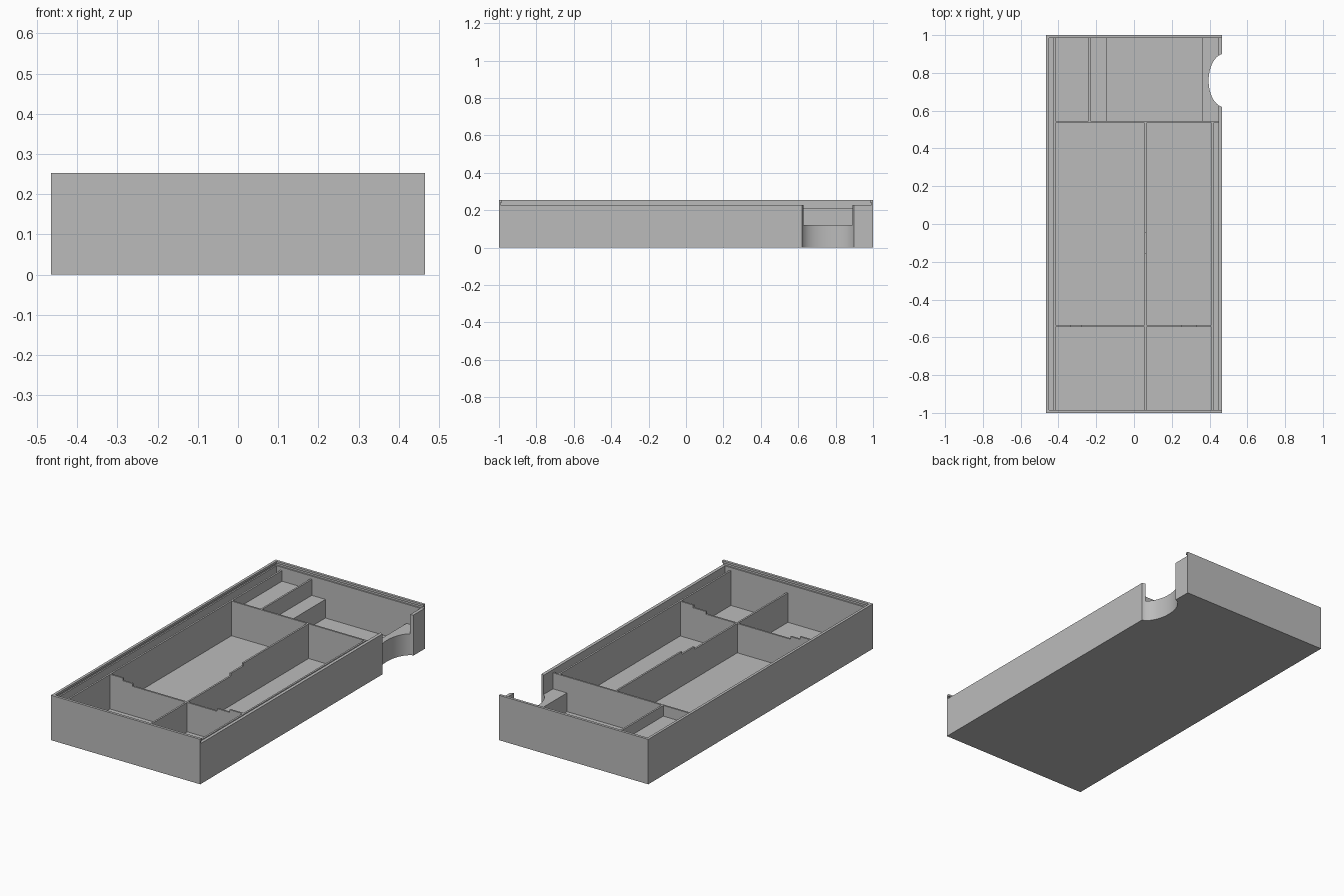
import bpy, bmesh, math
from mathutils import Vector

cube = bpy.data.objects.get("Cube")
if cube:
    bpy.data.objects.remove(cube, do_unlink=True)

GREY = (0.5, 0.5, 0.5, 1.0)
mat = bpy.data.materials.new("plain grey")
mat.use_nodes = True
mat.diffuse_color = GREY
bsdf = next(n for n in mat.node_tree.nodes if n.type == 'BSDF_PRINCIPLED')
bsdf.inputs["Base Color"].default_value = GREY


def prism(name, outline, direction):
    """Closed solid: an outline of 3D points pushed along a direction."""
    bm = bmesh.new()
    face = bm.faces.new([bm.verts.new(p) for p in outline])
    moved = bmesh.ops.extrude_face_region(bm, geom=[face])["geom"]
    bmesh.ops.translate(bm, vec=Vector(direction),
                        verts=[v for v in moved if isinstance(v, bmesh.types.BMVert)])
    bmesh.ops.recalc_face_normals(bm, faces=bm.faces)
    mesh = bpy.data.meshes.new(name)
    bm.to_mesh(mesh)
    bm.free()
    mesh.materials.append(mat)
    obj = bpy.data.objects.new(name, mesh)
    bpy.context.collection.objects.link(obj)
    return obj


def box(name, x, y, z):
    corners = [(x[0], y[0], z[0]), (x[1], y[0], z[0]), (x[1], y[1], z[0]), (x[0], y[1], z[0])]
    return prism(name, corners, (0, 0, z[1] - z[0]))


def cut(obj, cutter):
    cutter.hide_render = True
    mod = obj.modifiers.new("cut", 'BOOLEAN')
    mod.operation = 'DIFFERENCE'
    mod.solver = 'EXACT'
    mod.object = cutter
    bpy.context.view_layer.objects.active = obj
    bpy.ops.object.modifier_apply(modifier=mod.name)
    bpy.data.objects.remove(cutter, do_unlink=True)


def notch_cutter():
    # Oval finger notch in the +x side
    steps = 48
    ring = [(0.48 + 0.085 * math.cos(a), 0.76 + 0.142 * math.sin(a), -0.1)
            for a in (2 * math.pi * i / steps for i in range(steps))]
    return prism("notch_cutter", ring, (0, 0, 0.5))


W, L, H = 0.465, 1.0, 0.253      # outer half width, half length, height
FLOOR, LEDGE, TOP, LOW, MID = 0.015, 0.228, 0.21, 0.18, 0.195
IN_Y, IN_L, IN_R = 0.985, -0.45, 0.447
T = 0.005                        # half thickness of dividers
BACK, FRONT = 0.54, -0.54        # cross divider positions

# Outer shell: cavity, lid opening to the +x side, lid groove, finger notch
tray = box("tray_shell", (-W, W), (-L, L), (0, H))
cut(tray, box("cavity_cutter", (IN_L, IN_R), (-IN_Y, IN_Y), (FLOOR, 0.4)))
cut(tray, box("lid_cutter", (IN_L, 0.6), (-IN_Y, IN_Y), (LEDGE, 0.4)))
cut(tray, box("groove_cutter", (-0.458, 0.6), (-0.993, 0.993), (LEDGE, 0.241)))
cut(tray, notch_cutter())

# Thin inner side walls, leaving a narrow slot on each side
box("inner_wall_right", (-0.425, -0.415), (-IN_Y, IN_Y), (FLOOR, TOP))
box("inner_wall_left", (0.41, 0.42), (-IN_Y, BACK), (FLOOR, TOP))

# Back cross divider and the small divider behind it
box("back_divider", (-0.415, IN_R), (BACK - T, BACK + T), (FLOOR, TOP))
box("small_divider", (-0.24, -0.23), (BACK + T, IN_Y), (FLOOR, TOP))

# Front cross divider with a stepped dip in the middle
dip = [(-0.415, FLOOR), (-0.415, TOP), (-0.335, TOP), (-0.335, MID), (-0.275, MID),
       (-0.275, LOW), (0.25, LOW), (0.25, MID), (0.33, MID), (0.33, TOP),
       (0.41, TOP), (0.41, FLOOR)]
prism("front_divider", [(x, FRONT - T, z) for x, z in dip], (0, 2 * T, 0))

# Lengthwise divider, stepping down toward the front
slope = [(-IN_Y, FLOOR), (-IN_Y, LOW), (-0.155, LOW), (-0.155, MID), (-0.045, MID),
         (-0.045, TOP), (BACK - T, TOP), (BACK - T, FLOOR)]
prism("long_divider", [(0.06 - T, y, z) for y, z in slope], (2 * T, 0, 0))

# Raised floors of the back compartments
box("side_raised_floor", (-0.415, -0.24), (BACK + T, IN_Y), (FLOOR, 0.15))
box("card_support_right", (-0.23, -0.145), (BACK + T, IN_Y), (FLOOR, 0.12))
support = box("card_support_left", (0.36, IN_R), (BACK + T, IN_Y), (FLOOR, 0.12))
cut(support, notch_cutter())

# Smooth only the curved notch faces
for obj in (tray, support):
    bpy.ops.object.select_all(action='DESELECT')
    obj.select_set(True)
    bpy.context.view_layer.objects.active = obj
    bpy.ops.object.shade_smooth_by_angle(angle=math.radians(30))
